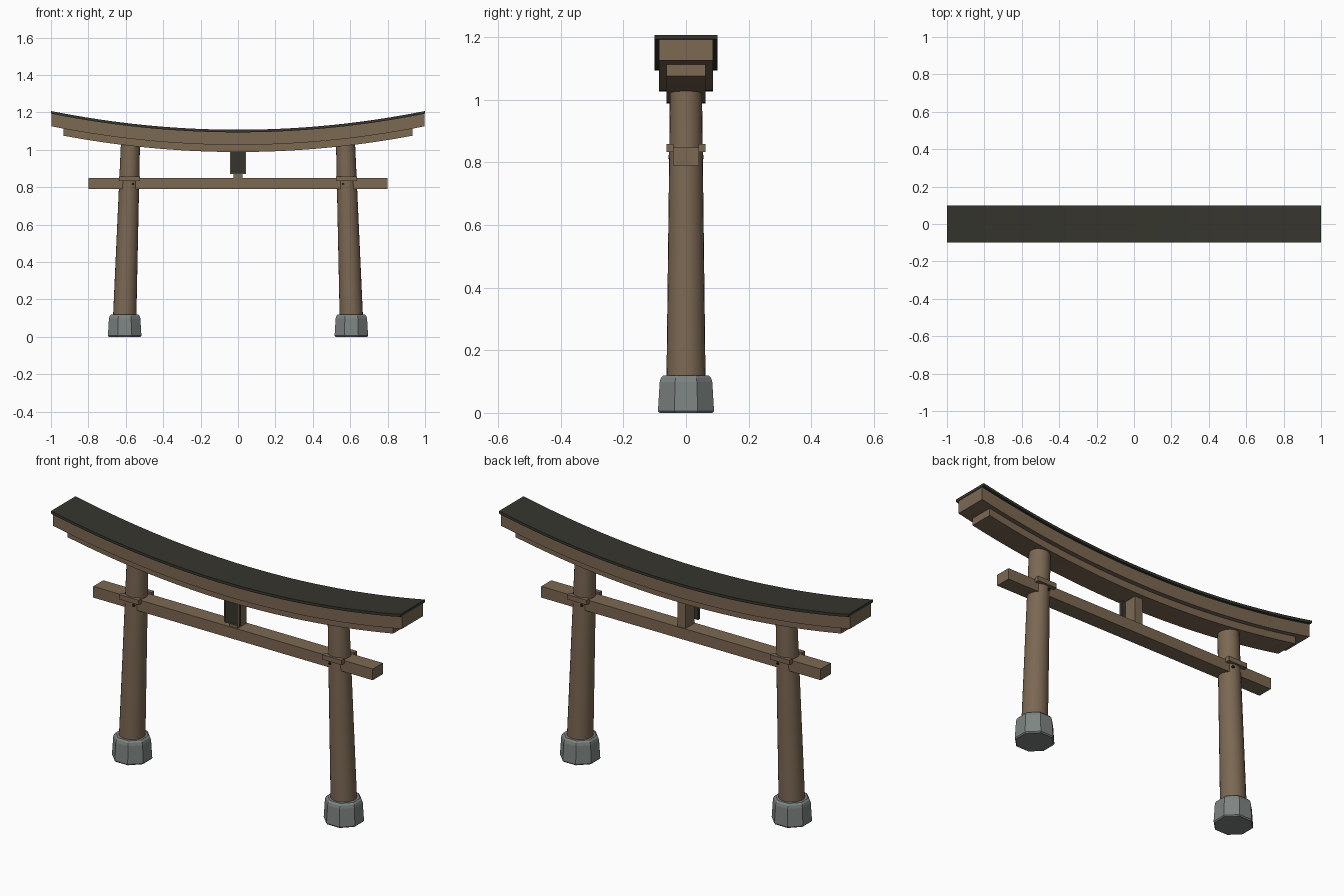
import bpy, bmesh, math
from mathutils import Vector

if "Cube" in bpy.data.objects:
    bpy.data.objects.remove(bpy.data.objects["Cube"])


def material(name, rgb):
    m = bpy.data.materials.new(name)
    m.diffuse_color = (*rgb, 1)
    m.use_nodes = True
    m.node_tree.nodes["Principled BSDF"].inputs["Base Color"].default_value = m.diffuse_color
    return m


WOOD = material("weathered wood", (0.200, 0.138, 0.086))
ROOF = material("dark roof", (0.037, 0.036, 0.027))
STONE = material("grey stone", (0.205, 0.231, 0.220))
PEG = material("dark peg", (0.020, 0.018, 0.014))


def finish(name, bm, mat, smooth=False):
    bmesh.ops.recalc_face_normals(bm, faces=bm.faces)
    me = bpy.data.meshes.new(name)
    bm.to_mesh(me)
    bm.free()
    me.materials.append(mat)
    ob = bpy.data.objects.new(name, me)
    bpy.context.collection.objects.link(ob)
    if smooth:
        bpy.ops.object.select_all(action='DESELECT')
        ob.select_set(True)
        bpy.context.view_layer.objects.active = ob
        bpy.ops.object.shade_smooth_by_angle(angle=math.radians(30))
    return ob


def loft(name, rings, mat, smooth=False):
    """Skin a list of closed rings and cap both ends."""
    bm = bmesh.new()
    vs = [[bm.verts.new(p) for p in r] for r in rings]
    n = len(vs[0])
    for a, b in zip(vs, vs[1:]):
        for i in range(n):
            j = (i + 1) % n
            bm.faces.new((a[i], a[j], b[j], b[i]))
    bm.faces.new(vs[0])
    bm.faces.new(vs[-1])
    return finish(name, bm, mat, smooth)


def ring(cx, z, r, n, turn=0.0):
    return [(cx + r * math.cos(2 * math.pi * i / n + turn),
             r * math.sin(2 * math.pi * i / n + turn), z) for i in range(n)]


def box(name, x0, x1, y0, y1, z0, z1, mat):
    return loft(name, [[(x0, y0, z), (x1, y0, z), (x1, y1, z), (x0, y1, z)]
                       for z in (z0, z1)], mat)


def curved_beam(name, half_len, half_w, z0, z1, mat, n=32):
    """Beam whose ends sweep up along a parabola."""
    rings = []
    for i in range(n + 1):
        x = half_len * (2 * i / n - 1)
        s = 0.1 * x * x
        rings.append([(x, -half_w, z0 + s), (x, half_w, z0 + s),
                      (x, half_w, z1 + s), (x, -half_w, z1 + s)])
    return loft(name, rings, mat, True)


# Curved top: roof cap, upper lintel, lower lintel
curved_beam("roof_cap", 1.0, 0.1, 1.093, 1.107, ROOF)
curved_beam("upper_lintel", 0.998, 0.086, 1.026, 1.093, WOOD)
curved_beam("lower_lintel", 0.932, 0.062, 0.988, 1.026, WOOD)

# Straight tie beam through the pillars
box("tie_beam", -0.8, 0.8, -0.041, 0.041, 0.79, 0.848, WOOD)

# Centre strut with framed plaque on the front
box("centre_strut", -0.023, 0.023, -0.036, 0.036, 0.848, 0.995, WOOD)
box("plaque", -0.043, 0.043, -0.050, -0.036, 0.870, 0.988, ROOF)
for s in (-1, 1):
    a, b = sorted((s * 0.037, s * 0.043))
    box("plaque_frame_side", a, b, -0.053, -0.050, 0.870, 0.988, WOOD)
box("plaque_frame_bottom", -0.037, 0.037, -0.053, -0.050, 0.870, 0.875, WOOD)

# Pillars, stones, wedges and pegs, mirrored left and right
for side, s in (("left", -1), ("right", 1)):
    loft(side + "_pillar", [ring(s * 0.606, 0.1, 0.0625, 24),
                            ring(s * 0.575, 1.035, 0.051, 24)], WOOD, True)
    k = 1 / math.cos(math.pi / 8)
    loft(side + "_base_stone",
         [ring(s * 0.606, z, r * k, 8, math.pi / 8) for z, r in
          ((0, 0.085), (0.006, 0.0895), (0.098, 0.084), (0.112, 0.080), (0.12, 0.072))],
         STONE)
    for face, t in (("front", -1), ("back", 1)):
        a, b = sorted((t * 0.040, t * 0.063))
        box(f"{side}_{face}_wedge", s * 0.581 - 0.056, s * 0.581 + 0.056,
            a, b, 0.833, 0.858, WOOD)
        loft(f"{side}_{face}_peg",
             [[(s * 0.562 + 0.007 * math.cos(i * math.pi / 4), t * y,
                0.817 + 0.007 * math.sin(i * math.pi / 4)) for i in range(8)]
              for y in (0.04, 0.056)], PEG)
